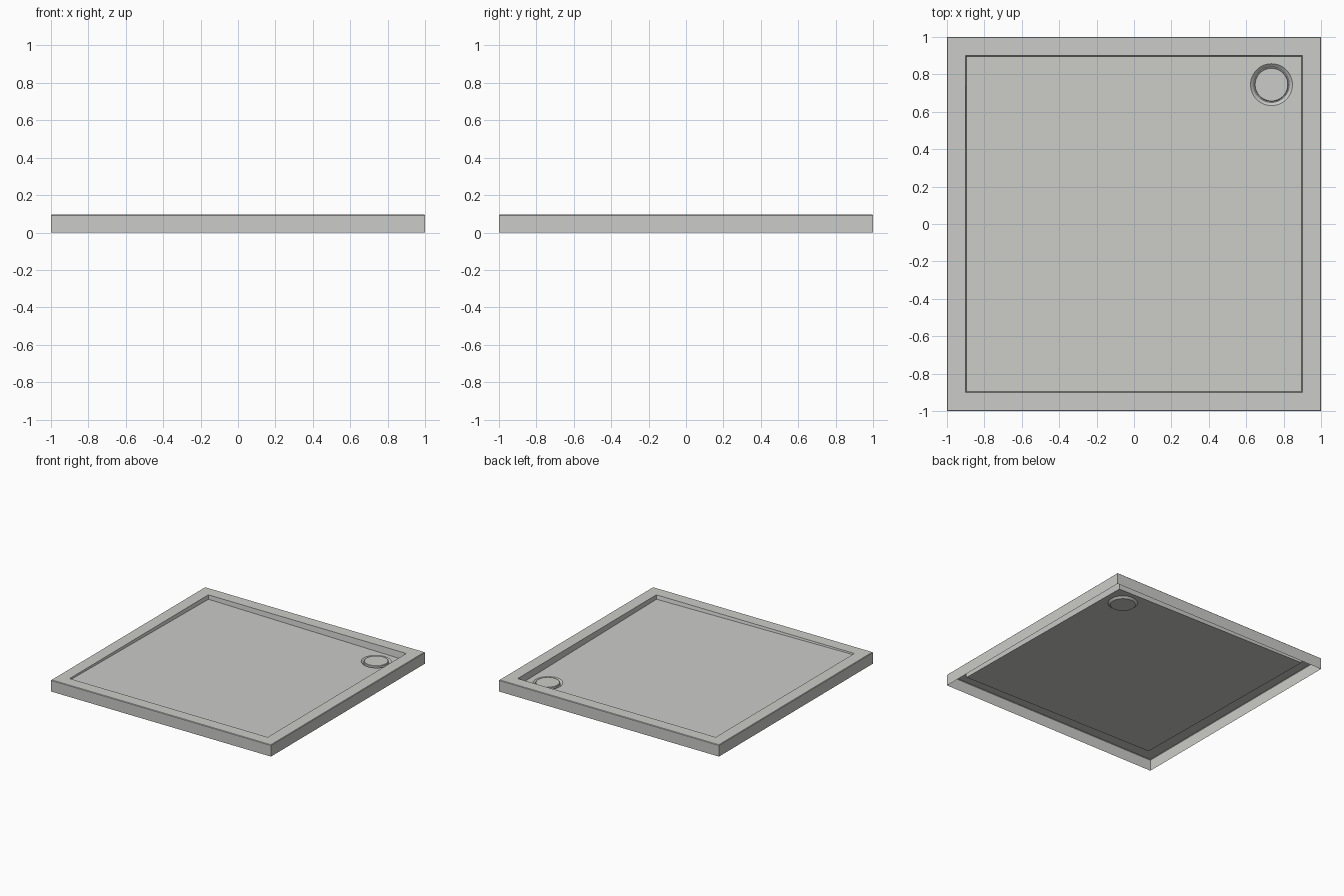
import bpy, bmesh, math

cube = bpy.data.objects.get("Cube")
if cube:
    bpy.data.objects.remove(cube, do_unlink=True)

HEIGHT = 0.095
DRAIN_X, DRAIN_Y = 0.735, 0.745
SEGMENTS = 48

white = bpy.data.materials.new("pale_grey_enamel")
white.use_nodes = True
colour = (0.6, 0.6, 0.58, 1)
white.diffuse_color = colour
white.node_tree.nodes["Principled BSDF"].inputs["Base Color"].default_value = colour


def floor_z(x, y):
    """Floor plane, falling towards the drain corner."""
    return HEIGHT - 0.033 - 0.0128 * (x + y)


def square(bm, half, z=None):
    corners = [(-half, -half), (half, -half), (half, half), (-half, half)]
    return [bm.verts.new((x, y, floor_z(x, y) if z is None else z)) for x, y in corners]


def circle(bm, radius, z=None, drop=0):
    ring = []
    for i in range(SEGMENTS):
        a = math.tau * i / SEGMENTS
        x, y = DRAIN_X + radius * math.cos(a), DRAIN_Y + radius * math.sin(a)
        ring.append(bm.verts.new((x, y, floor_z(x, y) - drop if z is None else z)))
    return ring


def bridge(bm, a, b):
    n = len(a)
    for i in range(n):
        j = (i + 1) % n
        bm.faces.new((a[i], a[j], b[j], b[i]))


def loop_edges(bm, ring):
    pairs = zip(ring, ring[1:] + ring[:1])
    return [bm.edges.get(p) or bm.edges.new(p) for p in pairs]


def finish(bm, name):
    mesh = bpy.data.meshes.new(name)
    bm.to_mesh(mesh)
    bm.free()
    obj = bpy.data.objects.new(name, mesh)
    bpy.context.collection.objects.link(obj)
    mesh.materials.append(white)
    bpy.ops.object.select_all(action="DESELECT")
    obj.select_set(True)
    bpy.context.view_layer.objects.active = obj
    bpy.ops.object.shade_smooth_by_angle(angle=math.radians(30))
    return obj


# Tray: thin skirt, eased rim, sunken sloping floor and drain recess
bm = bmesh.new()
rings = [square(bm, 1, 0), square(bm, 1, HEIGHT - 0.004),
         square(bm, 0.996, HEIGHT), square(bm, 0.9, HEIGHT), square(bm, 0.895)]
for lower, upper in zip(rings, rings[1:]):
    bridge(bm, lower, upper)
lip = circle(bm, 0.112)
seat = circle(bm, 0.095, drop=0.015)
bridge(bm, lip, seat)
bm.faces.new(seat)
bmesh.ops.triangle_fill(bm, use_beauty=True,
                        edges=loop_edges(bm, rings[-1]) + loop_edges(bm, lip))
bmesh.ops.recalc_face_normals(bm, faces=bm.faces)
# Orient the open shell so that its floor faces up
seat_face = max(bm.faces, key=lambda f: len(f.verts))
if seat_face.normal.z < 0:
    bmesh.ops.reverse_faces(bm, faces=bm.faces)
finish(bm, "shower_tray")

# Drain cover: flat disc with an eased edge
bm = bmesh.new()
top = HEIGHT - 0.045
rings = [circle(bm, 0.09, drop=0.0145), circle(bm, 0.09, top - 0.003),
         circle(bm, 0.087, top)]
for lower, upper in zip(rings, rings[1:]):
    bridge(bm, lower, upper)
bm.faces.new(rings[-1])
bm.faces.new(rings[0][::-1])
bmesh.ops.recalc_face_normals(bm, faces=bm.faces)
finish(bm, "drain_cover")
